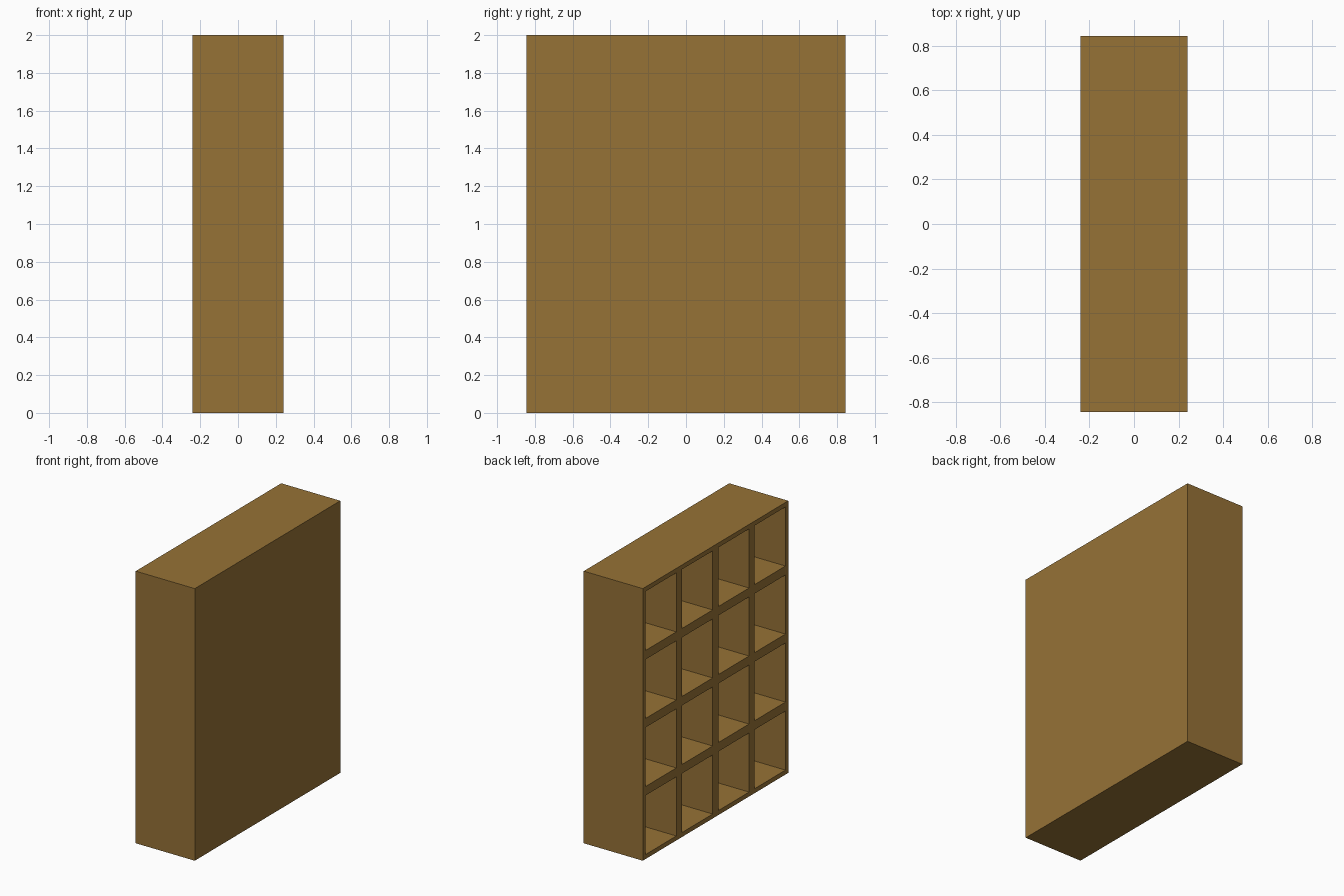
import bpy, bmesh
from mathutils import Matrix, Vector

if "Cube" in bpy.data.objects:
    bpy.data.objects.remove(bpy.data.objects["Cube"])

DEPTH, WIDTH, HEIGHT = 0.48, 1.69, 2.0   # x, y, z
COLS, ROWS = 4, 4
WALL = 0.033                             # frame around each cubby
BACK = 0.03                              # closed panel on the +x side

wood = bpy.data.materials.new("brown wood")
wood.diffuse_color = (0.305, 0.168, 0.037, 1)
wood.use_nodes = True
wood.node_tree.nodes["Principled BSDF"].inputs["Base Color"].default_value = wood.diffuse_color

bm = bmesh.new()

# Outer carcass
bmesh.ops.create_cube(bm, size=1, matrix=Matrix.Translation((0, 0, HEIGHT / 2))
                      @ Matrix.Diagonal((DEPTH, WIDTH, HEIGHT, 1)))


def slice_at(co, normal):
    geom = bm.verts[:] + bm.edges[:] + bm.faces[:]
    bmesh.ops.bisect_plane(bm, geom=geom, plane_co=co, plane_no=normal)


# Divide into columns and rows
for i in range(1, COLS):
    slice_at(Vector((0, -WIDTH / 2 + WIDTH * i / COLS, 0)), Vector((0, 1, 0)))
for j in range(1, ROWS):
    slice_at(Vector((0, 0, HEIGHT * j / ROWS)), Vector((0, 0, 1)))

# Cubbies: frame each cell of the open side, then push it inwards
bm.normal_update()
cells = [f for f in bm.faces if f.normal.x < -0.9]
bmesh.ops.inset_individual(bm, faces=cells, thickness=WALL, use_even_offset=True)
pushed = bmesh.ops.extrude_discrete_faces(bm, faces=cells)["faces"]
for f in pushed:
    bmesh.ops.translate(bm, verts=f.verts[:], vec=(DEPTH - BACK, 0, 0))
bmesh.ops.recalc_face_normals(bm, faces=bm.faces[:])

mesh = bpy.data.meshes.new("cubby_shelf")
bm.to_mesh(mesh)
bm.free()
mesh.materials.append(wood)
shelf = bpy.data.objects.new("cubby_shelf", mesh)
bpy.context.collection.objects.link(shelf)
